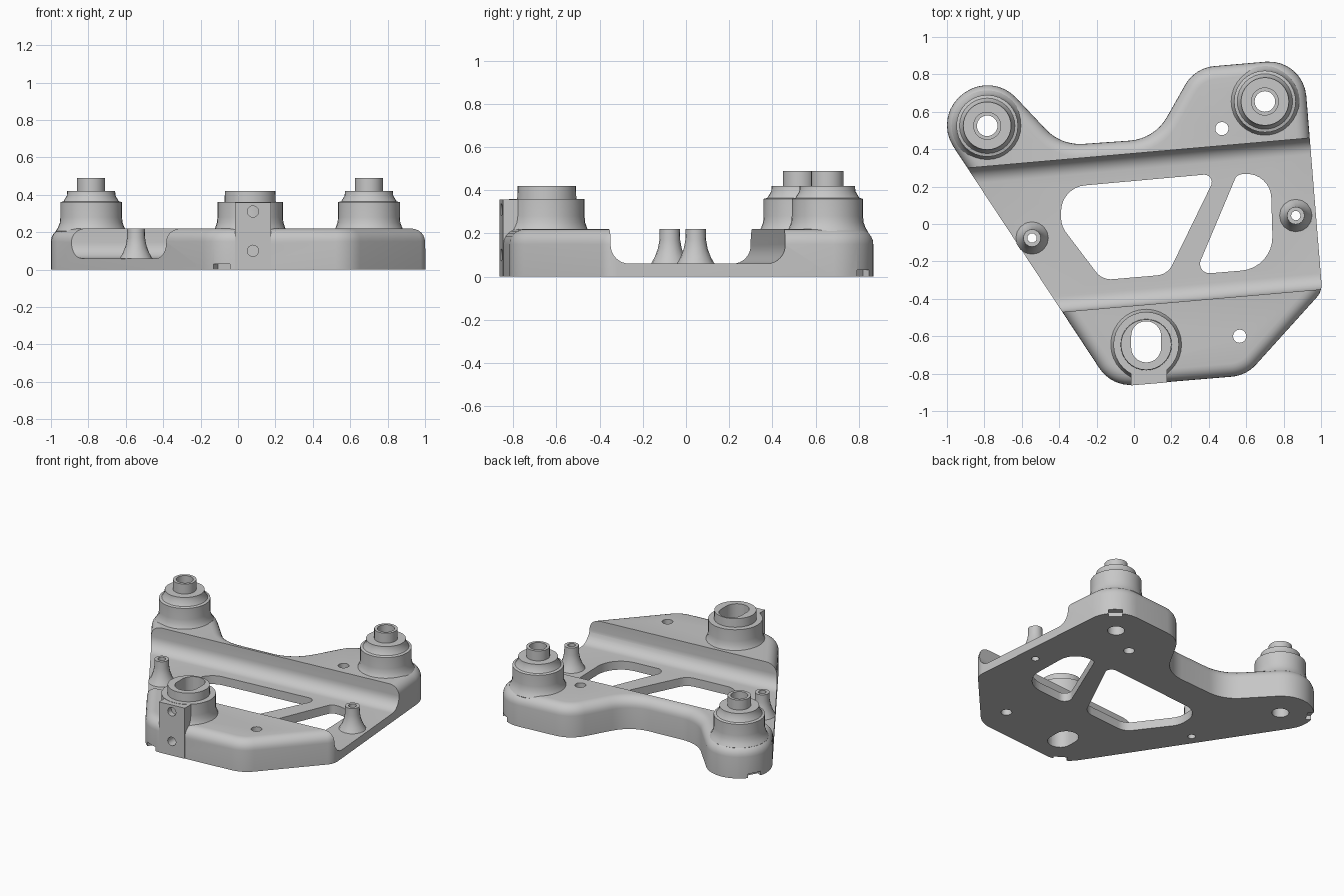
import bpy, bmesh, math
from mathutils import Vector, Matrix

cube = bpy.data.objects.get("Cube")
if cube:
    bpy.data.objects.remove(cube, do_unlink=True)

grey = bpy.data.materials.new("cast_grey")
grey.use_nodes = True
GREY = (0.57, 0.57, 0.57, 1)
grey.diffuse_color = GREY
grey.node_tree.nodes["Principled BSDF"].inputs["Base Color"].default_value = GREY


def rounded(corners, steps=8):
    """Counter-clockwise polygon with a radius at each corner."""
    pts = []
    for i, (x, y, r) in enumerate(corners):
        p = Vector((x, y))
        a = (Vector(corners[i - 1][:2]) - p).normalized()
        b = (Vector(corners[(i + 1) % len(corners)][:2]) - p).normalized()
        if r == 0:
            pts.append(p)
            continue
        half = a.angle(b) / 2
        centre = p + (a + b).normalized() * r / math.sin(half)
        start = p + a * r / math.tan(half) - centre
        turn = math.pi - 2 * half
        if a.x * b.y - a.y * b.x > 0:
            turn = -turn
        for k in range(steps + 1):
            pts.append(centre + Matrix.Rotation(turn * k / steps, 2) @ start)
    return pts


def finish(name, bm):
    bmesh.ops.recalc_face_normals(bm, faces=bm.faces)
    me = bpy.data.meshes.new(name)
    bm.to_mesh(me)
    bm.free()
    me.materials.append(grey)
    ob = bpy.data.objects.new(name, me)
    bpy.context.collection.objects.link(ob)
    return ob


def prism(name, pts, z0, z1, fillet=0.0, matrix=Matrix()):
    """Extruded outline, with an optional rounded top rim."""
    n = len(pts)
    levels = [(z0, 0)]
    if fillet:
        for k in range(7):
            t = math.pi / 2 * k / 6
            levels.append((z1 - fillet * (1 - math.sin(t)), fillet * (1 - math.cos(t))))
    else:
        levels.append((z1, 0))
    bm = bmesh.new()
    rings = []
    for z, inset in levels:
        ring = []
        for i, p in enumerate(pts):
            d = (pts[(i + 1) % n] - pts[i - 1]).normalized()
            q = p + Vector((-d.y, d.x)) * inset
            ring.append(bm.verts.new(matrix @ Vector((q.x, q.y, z))))
        rings.append(ring)
    for lo, hi in zip(rings, rings[1:]):
        for i in range(n):
            j = (i + 1) % n
            bm.faces.new((lo[i], lo[j], hi[j], hi[i]))
    bm.faces.new(rings[0][::-1])
    bm.faces.new(rings[-1])
    return finish(name, bm)


def lathe(name, x, y, profile, segments=32):
    """Closed ring profile of (radius, z) turned about a vertical axis."""
    bm = bmesh.new()
    rings = []
    for k in range(segments):
        t = math.tau * k / segments
        rings.append([bm.verts.new((x + r * math.cos(t), y + r * math.sin(t), z)) for r, z in profile])
    m = len(profile)
    for k in range(segments):
        a, b = rings[k], rings[(k + 1) % segments]
        for i in range(m):
            j = (i + 1) % m
            bm.faces.new((a[i], b[i], b[j], a[j]))
    return finish(name, bm)


def circle(x, y, r, n=32):
    return [Vector((x + r * math.cos(math.tau * k / n), y + r * math.sin(math.tau * k / n))) for k in range(n)]


def cut(target, cutters):
    bpy.context.view_layer.objects.active = target
    for c in cutters:
        mod = target.modifiers.new("cut", "BOOLEAN")
        mod.operation, mod.solver, mod.object = "DIFFERENCE", "EXACT", c
        bpy.ops.object.modifier_apply(modifier=mod.name)


# Cast base plate with a rounded rim
base = prism("base_plate", rounded([
    (-1.08, 0.587, 0.208), (-0.12, -0.87, 0.2), (0.6, -0.81, 0.2), (1.006, -0.36, 0.1),
    (0.905, 0.885, 0.2), (0.325, 0.835, 0.2), (0.11, 0.455, 0.25), (-0.39, 0.42, 0.25),
    (-0.752, 0.804, 0.208)]), 0, 0.22, 0.07)

# Wide filleted channel across the plate
a = math.radians(5)
s, c = math.sin(a), math.cos(a)
across = Matrix(((-s, 0, c, 0), (c, 0, s, 0), (0, 1, 0, 0), (0, 0, 0, 1)))
channel = prism("channel_cutter", rounded([
    (-0.435, 0.06, 0.085), (0.376, 0.06, 0.085), (0.376, 0.4, 0), (-0.435, 0.4, 0)]),
    -1.5, 1.5, 0, across)

# Two windows split by a slanted rib
window_a = prism("window_cutter_a", rounded([
    (-0.39, -0.01, 0.14), (-0.17, -0.3, 0.1), (0.18, -0.27, 0.1), (0.443, 0.27, 0.04),
    (-0.39, 0.195, 0.14)]), -0.1, 0.3)
window_b = prism("window_cutter_b", rounded([
    (0.325, -0.27, 0.05), (0.745, -0.235, 0.18), (0.73, 0.278, 0.13), (0.55, 0.264, 0.04)]), -0.1, 0.3)

BOSSES = {"left": (0.7, 0.655), "right": (-0.785, 0.525)}
POSTS = {"left": (0.865, 0.045), "right": (-0.545, -0.075)}
FX, FY = 0.065, -0.645

# Vertical holes through the plate
holes = [prism("hole_cutter", circle(x, y, r), -0.1, 0.6) for x, y, r in
         [(0.47, 0.51, 0.035), (0.565, -0.6, 0.035)]
         + [(*p, 0.055) for p in BOSSES.values()] + [(*p, 0.025) for p in POSTS.values()]]

# Long slot and front screw holes of the front boss
slot = prism("slot_cutter", rounded([
    (FX - 0.08, FY - 0.095, 0.079), (FX + 0.08, FY - 0.095, 0.079),
    (FX + 0.08, FY + 0.125, 0.079), (FX - 0.08, FY + 0.125, 0.079)]), -0.1, 0.6)
to_front = Matrix.Rotation(math.pi / 2, 4, "X")
screws = [prism("screw_cutter", circle(0.08, z, 0.03), 0.78, 0.95, 0, to_front) for z in (0.1, 0.31)]

# Small notches under the outer rim, pointing away from each boss
notches = []
for x, y, angle in [(0.84, 0.815, 50), (-0.965, 0.62, 152), (-0.085, -0.84, 238)]:
    place = Matrix.Translation((x, y, 0)) @ Matrix.Rotation(math.radians(angle), 4, "Z")
    box = [Vector(p) for p in ((-0.03, -0.045), (0.1, -0.045), (0.1, 0.045), (-0.03, 0.045))]
    notches.append(prism("notch_cutter", box, -0.05, 0.03, 0, place))

cut(base, [channel, window_a, window_b, slot] + holes + screws + notches)

# Stepped rear bosses with a bushing on top
parts = [base]
for side, (x, y) in BOSSES.items():
    parts.append(lathe(side + "_rear_boss", x, y, [
        (0.055, 0.1), (0.165, 0.15), (0.19, 0.205), (0.178, 0.224), (0.168, 0.25), (0.165, 0.28),
        (0.165, 0.36), (0.148, 0.365), (0.13, 0.395), (0.128, 0.42), (0.075, 0.42), (0.075, 0.49),
        (0.055, 0.49)]))

# Flared posts standing in the channel
for side, (x, y) in POSTS.items():
    parts.append(lathe(side + "_post", x, y, [
        (0.025, 0.04), (0.088, 0.058), (0.07, 0.09), (0.055, 0.13), (0.048, 0.17), (0.047, 0.22),
        (0.025, 0.22)], 16))

# Front boss with its flat clamping pad
boss = lathe("front_boss", FX, FY, [
    (0.03, 0.1), (0.175, 0.15), (0.198, 0.205), (0.187, 0.224), (0.178, 0.25), (0.175, 0.28),
    (0.175, 0.36), (0.137, 0.36), (0.135, 0.42), (0.03, 0.42)])
pad = prism("front_pad", [Vector(p) for p in (
    (-0.015, -0.863), (0.176, -0.847), (0.176, -0.68), (-0.015, -0.68))], 0, 0.358)
cut(boss, [slot])
cut(pad, [slot] + screws)
parts += [boss, pad]

for ob in [channel, window_a, window_b, slot] + holes + screws + notches:
    bpy.data.objects.remove(ob, do_unlink=True)

bpy.ops.object.select_all(action="DESELECT")
for ob in parts:
    ob.select_set(True)
bpy.context.view_layer.objects.active = base
bpy.ops.object.shade_smooth_by_angle(angle=math.radians(32))
